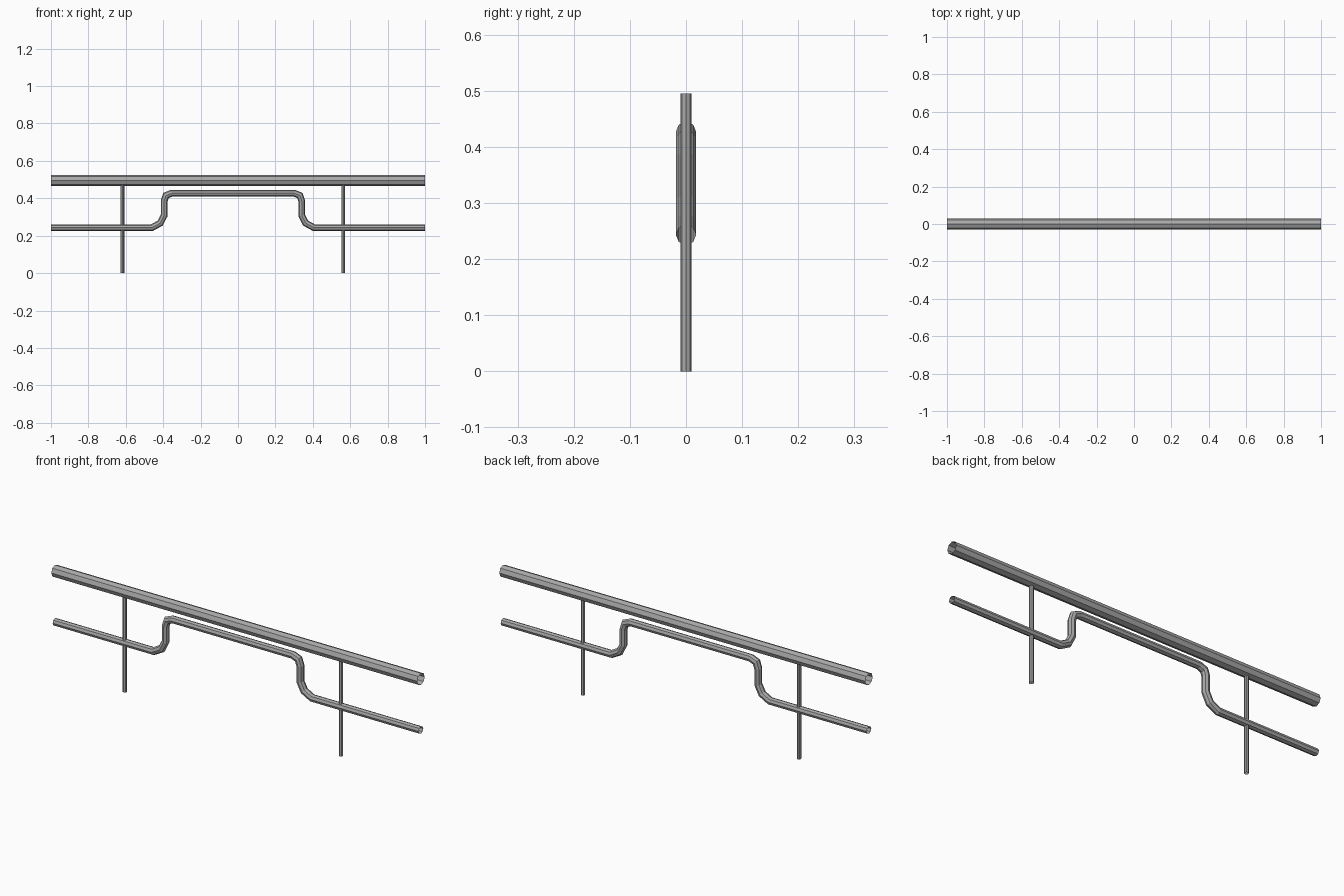
import bpy, bmesh, math
from mathutils import Vector

if "Cube" in bpy.data.objects:
    bpy.data.objects.remove(bpy.data.objects["Cube"])

SIDES = 8
Y = Vector((0, 1, 0))

# Dark grey metal
metal = bpy.data.materials.new("dark_metal")
metal.diffuse_color = (0.4, 0.4, 0.4, 1)
metal.use_nodes = True
metal.node_tree.nodes["Principled BSDF"].inputs["Base Color"].default_value = metal.diffuse_color


def tube(name, path, radius):
    """Sweep an open octagonal tube along a path in the XZ plane, mitring corners."""
    pts = [Vector((x, 0, z)) for x, z in path]
    bm = bmesh.new()
    rings = []
    for i, p in enumerate(pts):
        d_in = (p - pts[i - 1]).normalized() if i else (pts[1] - p).normalized()
        d_out = (pts[i + 1] - p).normalized() if i < len(pts) - 1 else d_in
        tangent = (d_in + d_out).normalized()
        normal = tangent.cross(Y) / tangent.dot(d_in)
        angles = [math.tau * k / SIDES for k in range(SIDES)]
        rings.append([bm.verts.new(p + radius * (normal * math.cos(a) + Y * math.sin(a)))
                      for a in angles])
    for a, b in zip(rings, rings[1:]):
        for k in range(SIDES):
            n = (k + 1) % SIDES
            bm.faces.new((a[k], a[n], b[n], b[k]))
    bmesh.ops.recalc_face_normals(bm, faces=bm.faces)
    # open shell: make sure the faces look outward
    f = bm.faces[:][0]
    c = f.calc_center_median()
    axis = (pts[0] + pts[1]) / 2
    if f.normal.dot(c - axis) < 0:
        bmesh.ops.reverse_faces(bm, faces=bm.faces)
    mesh = bpy.data.meshes.new(name)
    bm.to_mesh(mesh)
    bm.free()
    mesh.materials.append(metal)
    obj = bpy.data.objects.new(name, mesh)
    bpy.context.collection.objects.link(obj)
    return obj


# Thick top rail
tube("top_rail", [(-1, 0.495), (1, 0.495)], 0.029)

# Thin lower rail with a raised middle, its bends mirrored about MID
MID, LOW, HIGH = -0.027, 0.243, 0.427
bend = [(0.433, LOW), (0.389, 0.267), (0.368, 0.308),
        (0.368, 0.385), (0.358, 0.415), (0.328, HIGH)]
left = [(MID - x, z) for x, z in bend]
right = [(MID + x, z) for x, z in reversed(bend)]
tube("lower_rail", [(-1, LOW)] + left + right + [(1, LOW)], 0.018)

# Upright posts
for side, x in (("left", -0.618), ("right", 0.563)):
    tube(f"post_{side}", [(x, 0), (x, 0.495)], 0.01)
